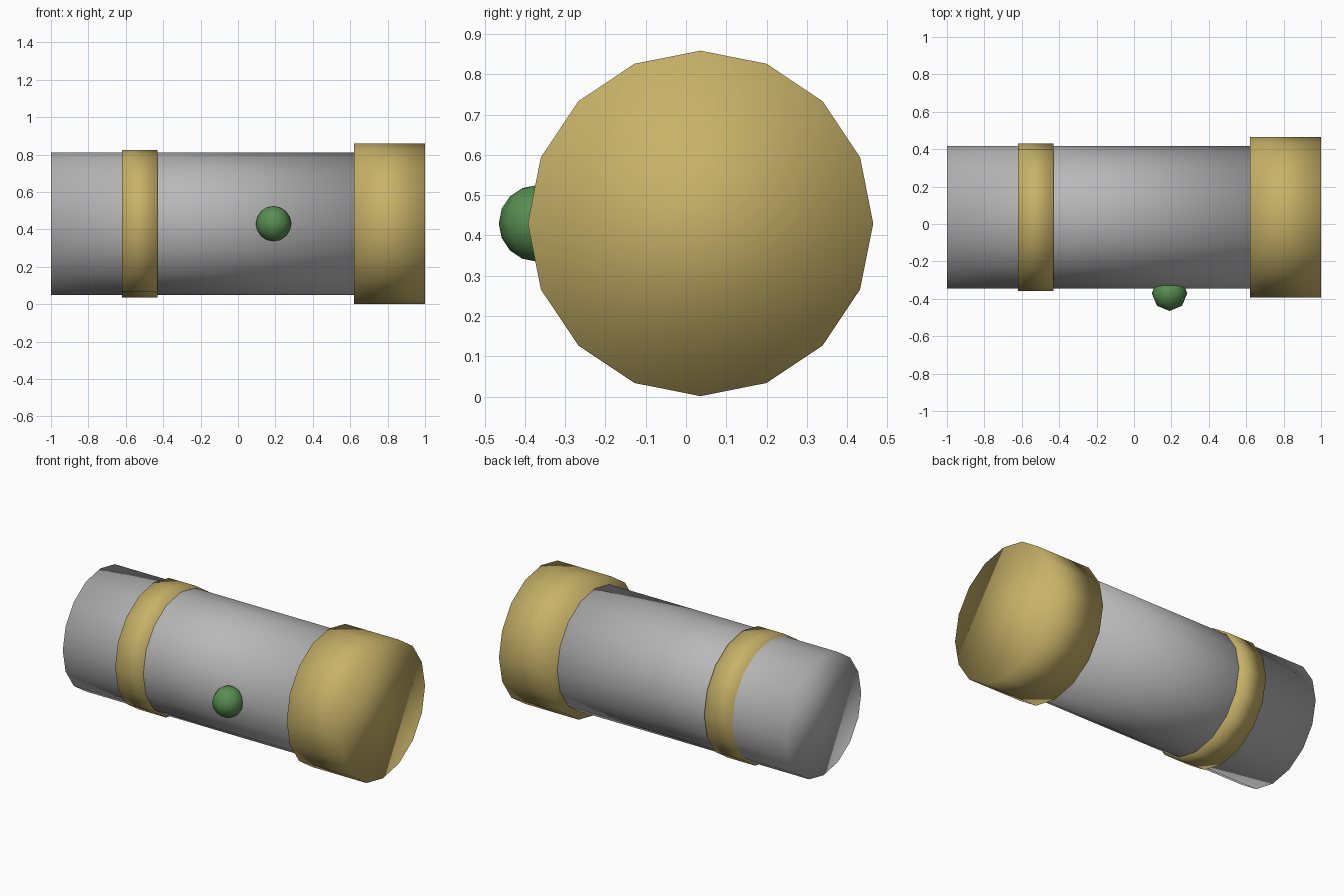
import bpy
from math import radians

cube = bpy.data.objects.get("Cube")
if cube:
    bpy.data.objects.remove(cube, do_unlink=True)

AXIS_Y, AXIS_Z = 0.036, 0.43


def make_material(name, rgb):
    mat = bpy.data.materials.new(name)
    mat.use_nodes = True
    mat.diffuse_color = (*rgb, 1)
    mat.node_tree.nodes["Principled BSDF"].inputs["Base Color"].default_value = (*rgb, 1)
    return mat


def finish(name, mat):
    obj = bpy.context.object
    obj.name = name
    obj.data.materials.append(mat)
    for face in obj.data.polygons:
        face.use_smooth = True
    return obj


def tube(name, x0, x1, radius, mat):
    """Closed sixteen-sided cylinder lying along x."""
    bpy.ops.mesh.primitive_cylinder_add(
        vertices=16, radius=radius, depth=x1 - x0,
        location=((x0 + x1) / 2, AXIS_Y, AXIS_Z),
        rotation=(0, radians(90), 0))
    return finish(name, mat)


grey = make_material("metal grey", (0.48, 0.48, 0.48))
gold = make_material("dull gold", (0.58, 0.45, 0.14))
green = make_material("button green", (0.095, 0.27, 0.08))

# Barrel with a narrow band and a wide end cap
tube("barrel", -1.0, 0.63, 0.381, grey)
tube("band", -0.62, -0.43, 0.394, gold)
tube("end_cap", 0.62, 1.0, 0.429, gold)

# Round button on the front of the barrel
bpy.ops.mesh.primitive_uv_sphere_add(
    segments=8, ring_count=8, radius=0.095, location=(0.19, -0.37, AXIS_Z))
finish("button", green)
